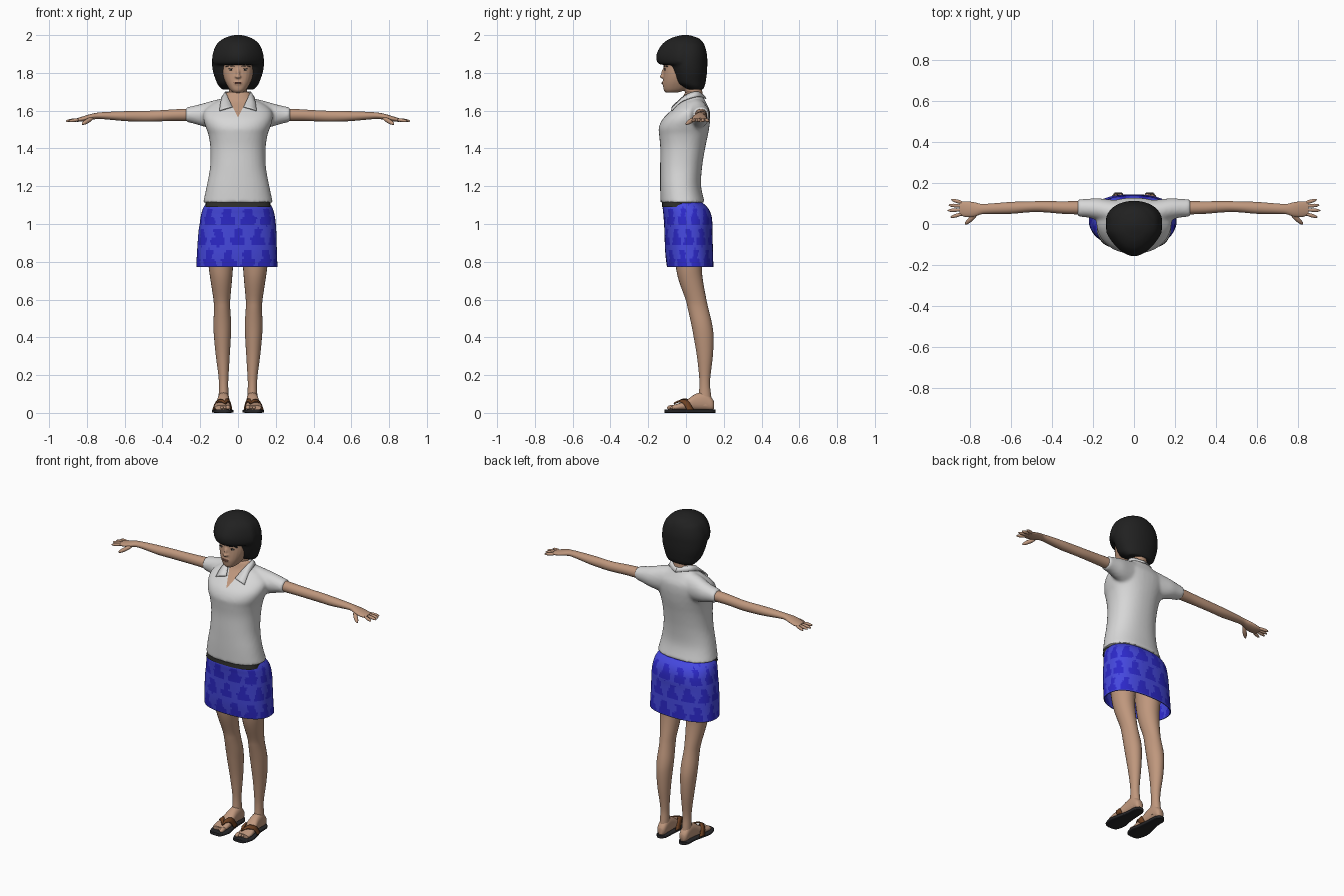
import bpy, bmesh, math
from mathutils import Vector, Matrix, Euler
from mathutils.bvhtree import BVHTree

if "Cube" in bpy.data.objects:
    bpy.data.objects.remove(bpy.data.objects["Cube"])


def material(name, red, green, blue):
    mat = bpy.data.materials.new(name)
    mat.use_nodes = True
    mat.diffuse_color = (red, green, blue, 1)
    shader = next(n for n in mat.node_tree.nodes if n.type == 'BSDF_PRINCIPLED')
    shader.inputs["Base Color"].default_value = (red, green, blue, 1)
    shader.inputs["Roughness"].default_value = .7
    return mat


skin = material("skin", .52, .31, .205)
black = material("hair black", .015, .015, .015)
white = material("shirt white", .68, .68, .68)
blue = material("skirt blue", .06, .065, .74)
navy = material("skirt dark blue", .026, .022, .6)
charcoal = material("waistband charcoal", .028, .028, .025)
brown = material("strap brown", .16, .055, .017)
rubber = material("sole dark grey", .02, .02, .022)
lip = material("lip red", .34, .14, .1)
eye_white = material("eye white", .5, .45, .4)


def spline(rows, steps):
    """Smooth interpolation through rows of numbers."""
    out, last = [], len(rows) - 1
    for i in range(last):
        near = [rows[max(i - 1, 0)], rows[i], rows[i + 1], rows[min(i + 2, last)]]
        for s in range(steps):
            t = s / steps
            out.append([b + .5 * t * (c - a + t * (2*a - 5*b + 4*c - d + t * (3*b - a - 3*c + d)))
                        for a, b, c, d in zip(*near)])
    out.append(list(rows[-1]))
    return out


def bridge(bm, first, second, closed):
    count = len(first)
    for k in range(count if closed else count - 1):
        n = (k + 1) % count
        bm.faces.new((first[k], first[n], second[n], second[k]))


def loft(bm, axis, rows, power=2, segs=24, steps=4, cap=True):
    """Rounded sections along an axis; each row is position and the section's bounds."""
    rings = []
    for t, a0, a1, b0, b1 in spline(rows, steps):
        ring = []
        for k in range(segs):
            angle = math.tau * k / segs
            u, v = (math.copysign(abs(w) ** (2 / power), w) for w in (math.cos(angle), math.sin(angle)))
            co = [(a0 + a1 + (a1 - a0) * u) / 2, (b0 + b1 + (b1 - b0) * v) / 2]
            co.insert(axis, t)
            ring.append(bm.verts.new(co))
        rings.append(ring)
    for first, second in zip(rings, rings[1:]):
        bridge(bm, first, second, True)
    if cap:
        bm.faces.new(rings[0])
        bm.faces.new(rings[-1])


def sym(rows):
    return [(z, -half, half, y0, y1) for z, half, y0, y1 in rows]


def strip(bm, rows, steps=5):
    """Band between two edges; each row holds a point of either edge."""
    pairs = [(bm.verts.new(r[:3]), bm.verts.new(r[3:])) for r in spline(rows, steps)]
    for first, second in zip(pairs, pairs[1:]):
        bridge(bm, first, second, False)


def ball(bm, centre, scale, rot=None):
    matrix = Matrix.LocRotScale(Vector(centre), rot or Euler(), Vector(scale))
    bmesh.ops.create_uvsphere(bm, u_segments=14, v_segments=10, radius=1, matrix=matrix)


def rod(bm, start, end, radius):
    start, end = Vector(start), Vector(end)
    along = end - start
    ball(bm, (start + end) / 2, (radius, radius, along.length / 2 + radius / 2), along.to_track_quat('Z', 'Y'))


def make(name, bm, *mats, mirror=False, thick=0, voxel=0, smooth=4):
    bmesh.ops.recalc_face_normals(bm, faces=bm.faces)
    mesh = bpy.data.meshes.new(name)
    bm.to_mesh(mesh)
    bm.free()
    obj = bpy.data.objects.new(name, mesh)
    bpy.context.collection.objects.link(obj)
    if voxel:  # fuse overlapping shapes into one soft surface
        mod = obj.modifiers.new("fuse", 'REMESH')
        mod.mode, mod.voxel_size = 'VOXEL', voxel
        mod = obj.modifiers.new("soften", 'SMOOTH')
        mod.iterations = smooth
        graph = bpy.context.evaluated_depsgraph_get()
        fused = bpy.data.meshes.new_from_object(obj.evaluated_get(graph))
        obj.modifiers.clear()
        obj.data = fused
        obj.data.materials.clear()
    for mat in mats:
        obj.data.materials.append(mat)
    bpy.ops.object.select_all(action='DESELECT')
    obj.select_set(True)
    bpy.context.view_layer.objects.active = obj
    bpy.ops.object.shade_smooth_by_angle(angle=math.radians(50))
    if thick:
        mod = obj.modifiers.new("thickness", 'SOLIDIFY')
        mod.thickness, mod.offset = thick, 0
    if mirror:
        obj.modifiers.new("mirror", 'MIRROR')
    return obj


# Head with neck and nose
bm = bmesh.new()
loft(bm, 2, sym([(1.695, .024, -.106, -.05), (1.71, .043, -.118, 0), (1.74, .062, -.122, .03),
                 (1.77, .075, -.121, .05), (1.8, .082, -.119, .06), (1.83, .084, -.118, .07),
                 (1.87, .08, -.12, .07), (1.92, .06, -.09, .05)]), power=2.3)
loft(bm, 2, sym([(1.6, .055, -.01, .1), (1.66, .05, 0, .09), (1.72, .048, -.01, .085), (1.77, .05, -.02, .08)]))
rod(bm, (0, -.114, 1.825), (0, -.128, 1.785), .009)
ball(bm, (0, -.126, 1.78), (.016, .013, .009))
ball(bm, (0, -.115, 1.746), (.025, .012, .014))
ball(bm, (0, -.106, 1.712), (.022, .013, .012))
head = make("head", bm, skin, voxel=.005, smooth=3)

# Facial features laid on the surface of the head
surface = BVHTree.FromPolygons([v.co for v in head.data.vertices], [p.vertices for p in head.data.polygons])


def feature(name, mat, spots, mirror=True):
    bm = bmesh.new()
    for x, z, wide, high, deep, tilt in spots:
        hit = surface.ray_cast(Vector((x, -1, z)), Vector((0, 1, 0)))[0]
        y = hit.y if hit else -.11
        ball(bm, (x, y, z), (wide, deep, high), Euler((0, tilt, 0)))
    make(name, bm, mat, mirror=mirror)


feature("eyes", eye_white, [(.036, 1.817, .013, .004, .003, 0)])
feature("irises", black, [(.036, 1.817, .006, .004, .004, 0)])
feature("eyelids", black, [(.036, 1.822, .017, .002, .004, .1)])
feature("eyebrows", black, [(.03, 1.836, .016, .003, .004, -.15), (.054, 1.836, .014, .002, .007, .25)])
feature("lips", lip, [(0, 1.75, .024, .003, .003, 0), (0, 1.744, .018, .003, .003, 0)], mirror=False)

# Bobbed hair: crown with fringe, and the longer back and sides
bm = bmesh.new()
loft(bm, 2, sym([(1.843, .126, -.137, .11), (1.86, .136, -.154, .112), (1.9, .134, -.156, .111),
                 (1.95, .114, -.128, .097), (1.98, .08, -.088, .072), (1.995, .042, -.045, .035),
                 (2.001, .012, -.016, .01)]), segs=40)
for v in bm.verts:
    v.co.x *= 1 - 2.3 * max(0, -v.co.y - .04)
loft(bm, 2, sym([(1.712, .084, .01, .09), (1.73, .102, -.026, .099), (1.75, .113, -.054, .104),
                 (1.8, .131, -.074, .111), (1.85, .138, -.09, .113), (1.9, .133, -.09, .111),
                 (1.95, .112, -.08, .096), (1.975, .08, -.06, .07)]), power=2.1, segs=40)
make("hair", bm, black, voxel=.007, smooth=4)

# Shirt: torso fused with both sleeves
bm = bmesh.new()
loft(bm, 2, sym([(1.112, .185, -.135, .1), (1.2, .166, -.137, .08), (1.3, .148, -.137, .085),
                 (1.4, .146, -.136, .101), (1.47, .156, -.142, .116), (1.51, .17, -.144, .123),
                 (1.555, .183, -.124, .128), (1.6, .178, -.08, .126), (1.64, .13, -.037, .108),
                 (1.66, .087, -.022, .098), (1.7, .062, -.005, .078)]), power=2.25, segs=40)
sleeve = [(.06, 0, .115, 1.5, 1.668), (.12, 0, .12, 1.5, 1.657), (.18, .02, .126, 1.515, 1.64),
          (.23, .032, .123, 1.53, 1.627), (.277, .036, .121, 1.541, 1.617)]
for side in (1, -1):
    loft(bm, 0, [(side * row[0], *row[1:]) for row in sleeve])
shirt = make("shirt", bm, white, skin, voxel=.009, smooth=5)

# Open neckline, cut cleanly and coloured as skin
low, slope = 1.565, .5
bm = bmesh.new()
bm.from_mesh(shirt.data)
for side in (1, -1):
    bmesh.ops.bisect_plane(bm, geom=bm.verts[:] + bm.edges[:] + bm.faces[:],
                           plane_co=(0, 0, low), plane_no=(side, 0, -slope))
for f in bm.faces:
    c = f.calc_center_median()
    f.material_index = int(c.y < .03 and abs(c.x) < slope * (c.z - low))
bm.to_mesh(shirt.data)
bm.free()

# Collar
bm = bmesh.new()
strip(bm, [(0, .083, 1.69, 0, .106, 1.664), (.062, .05, 1.7, .076, .06, 1.674),
           (.056, -.008, 1.678, .09, -.024, 1.648), (.03, -.072, 1.62, .098, -.077, 1.6)])
make("collar", bm, white, mirror=True, thick=.007)

# Skirt with a staggered pattern of dark patches
bm = bmesh.new()
loft(bm, 2, [(.773, -.218, .206, -.098, .142), (.85, -.214, .203, -.107, .14), (.95, -.207, .2, -.111, .137),
             (1, -.2, .197, -.113, .137), (1.05, -.192, .19, -.117, .13), (1.09, -.178, .177, -.12, .108),
             (1.13, -.148, .148, -.11, .06)], power=2.4, segs=144, steps=8, cap=False)
for f in bm.faces:
    c = f.calc_center_median()
    row = (c.z - .765) / .11
    turn = math.atan2(1.6 * (c.y - .015), c.x) / math.tau * 12 + math.floor(row) % 2 / 2
    across, up = abs(turn % 1 - .5) + .05 * math.sin(5 * turn + 9 * row), row % 1
    f.material_index = int(across < (.36 if .1 < up < .48 else .2 if .4 < up < .88 else 0))
make("skirt", bm, blue, navy, thick=.006)

# Waistband
bm = bmesh.new()
loft(bm, 2, sym([(1.09, .172, -.128, .03), (1.125, .17, -.125, .05)]), power=2.4, segs=40)
make("waistband", bm, charcoal)

# Arms with flat hands
bm = bmesh.new()
loft(bm, 0, [(.2, .045, .112, 1.55, 1.608), (.27, .047, .112, 1.546, 1.61), (.35, .05, .111, 1.546, 1.606),
             (.45, .058, .112, 1.542, 1.6), (.52, .057, .11, 1.542, 1.599), (.6, .05, .108, 1.545, 1.597),
             (.7, .05, .1, 1.554, 1.593), (.745, .048, .098, 1.556, 1.589), (.78, .036, .106, 1.55, 1.582),
             (.82, .034, .111, 1.543, 1.57), (.853, .043, .109, 1.541, 1.56)])
for x, y, tip_x, tip_y in ((.84, .05, .893, .034), (.845, .07, .907, .066),
                           (.845, .088, .902, .092), (.835, .103, .89, .118)):
    rod(bm, (x, y, 1.553), (tip_x, tip_y, 1.545), .009)
rod(bm, (.77, .05, 1.562), (.822, .002, 1.53), .012)
make("arms", bm, skin, mirror=True)

# Legs with feet and toes
bm = bmesh.new()
loft(bm, 2, [(.04, .047, .105, .06, .14), (.1, .05, .102, .068, .132), (.15, .052, .101, .071, .127),
             (.2, .05, .104, .069, .13), (.3, .044, .117, .058, .142), (.4, .038, .127, .041, .146),
             (.47, .036, .13, .028, .138), (.55, .041, .127, .01, .119), (.6, .041, .13, -.002, .108),
             (.7, .032, .145, -.038, .09), (.78, .026, .156, -.055, .085), (.95, .015, .17, -.08, .1)])
loft(bm, 1, [(-.075, .045, .122, .014, .04), (-.04, .04, .127, .014, .05), (0, .042, .12, .014, .066),
             (.05, .045, .11, .014, .1), (.1, .046, .106, .014, .11), (.135, .05, .102, .014, .08),
             (.148, .06, .092, .02, .06)], power=2.4)
for k in range(5):
    rod(bm, (.053 + .016 * k, -.06, .03), (.053 + .016 * k, .008 * k - .094, .027), .009 if k else .013)
make("legs", bm, skin, mirror=True)

# Sandals
bm = bmesh.new()
loft(bm, 1, [(y, x0, x1, 0, .018) for y, x0, x1 in (
    (-.113, .06, .1), (-.104, .038, .122), (-.05, .023, .138), (0, .033, .13),
    (.07, .04, .114), (.13, .044, .11), (.155, .062, .092))], power=5)
make("sandal_soles", bm, rubber, mirror=True)
bm = bmesh.new()
strip(bm, [(.066, -.064, .049, .07, -.045, .057), (.09, -.042, .06, .086, -.012, .07),
           (.118, -.016, .051, .114, .015, .058), (.132, .005, .016, .122, .04, .016)])
strip(bm, [(.064, -.064, .049, .07, -.045, .057), (.055, -.042, .059, .065, -.012, .073),
           (.042, -.016, .052, .048, .015, .066), (.034, .01, .016, .039, .045, .016)])
make("sandal_straps", bm, brown, mirror=True, thick=.008)
